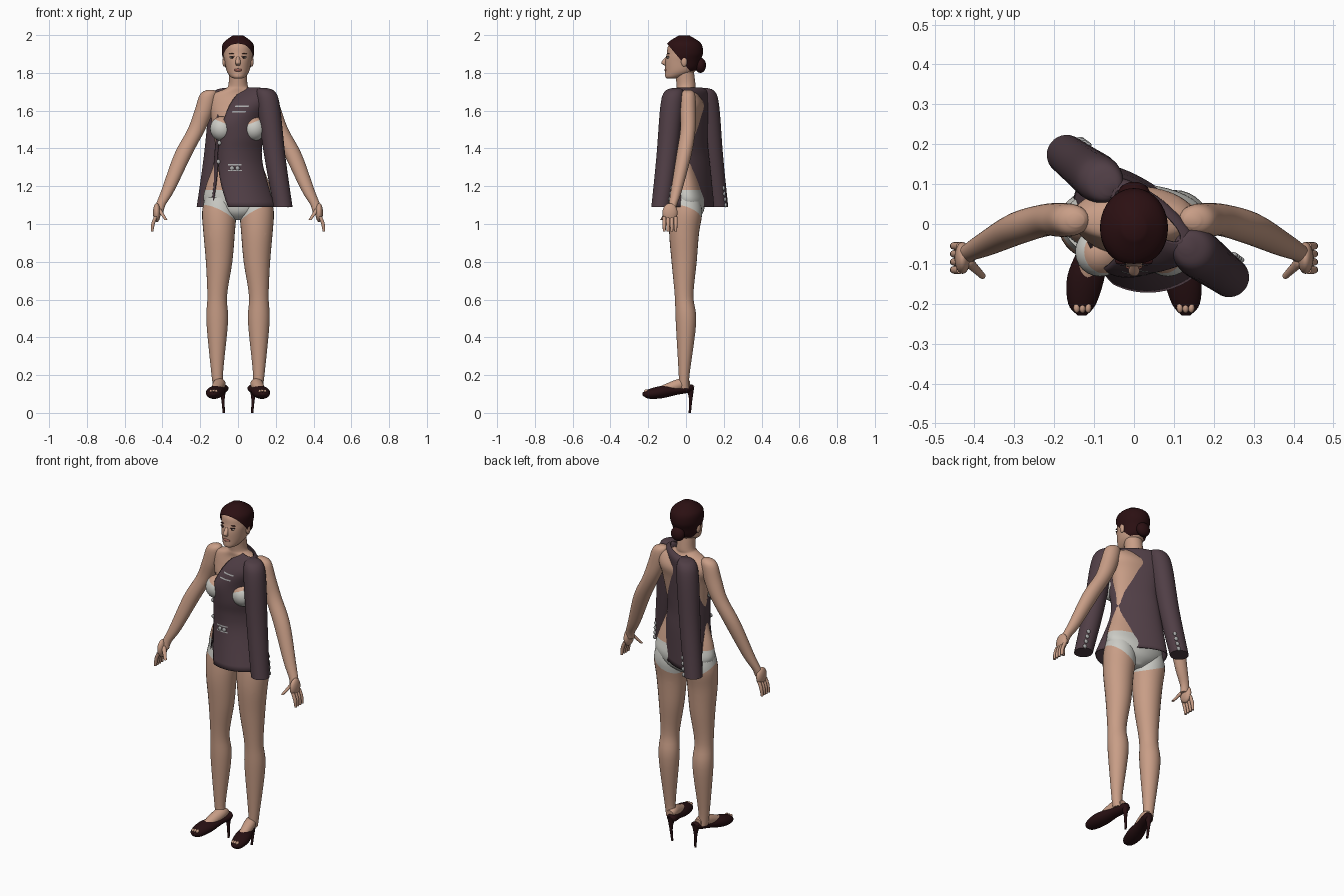
import bpy
import bmesh
from math import sin, cos, pi, radians
from mathutils import Matrix, Vector

default_cube = bpy.data.objects.get("Cube")
if default_cube:
    bpy.data.objects.remove(default_cube)

UP = Vector((0, 0, 1))
SIDES = {"left": 1, "right": -1}


def material(name, red, green, blue):
    colour = (red, green, blue, 1)
    mat = bpy.data.materials.new(name)
    mat.use_nodes = True
    mat.diffuse_color = colour
    shader = mat.node_tree.nodes["Principled BSDF"]
    shader.inputs["Base Color"].default_value = colour
    shader.inputs["Roughness"].default_value = .7
    return mat


SKIN = material("skin", .58, .34, .24)
CLOTH = material("plum cloth", .08, .048, .06)
HAIR = material("dark red brown hair", .024, .005, .006)
LINEN = material("pale grey linen", .6, .6, .56)
LEATHER = material("dark leather", .02, .005, .006)
LIP = material("lip red", .36, .13, .1)
EYE = material("eye white", .5, .4, .35)
IRIS = material("dark iris", .02, .01, .01)
TRIM = material("silver trim", .4, .4, .4)


def finish(bm, name, materials, rule=None, cuts=(), clear=False):
    """Cut colour borders, colour the faces and add the object."""
    for point, normal in cuts:
        geometry = bm.verts[:] + bm.edges[:] + bm.faces[:]
        bmesh.ops.bisect_plane(bm, geom=geometry, plane_co=point, plane_no=normal, clear_inner=clear)
    bmesh.ops.recalc_face_normals(bm, faces=bm.faces)
    for face in bm.faces:
        face.smooth = True
        if rule:
            face.material_index = int(rule(face.calc_center_median()))
    mesh = bpy.data.meshes.new(name)
    bm.to_mesh(mesh)
    bm.free()
    for mat in materials:
        mesh.materials.append(mat)
    mesh.set_sharp_from_angle(angle=radians(55))
    obj = bpy.data.objects.new(name, mesh)
    bpy.context.collection.objects.link(obj)
    return obj


def spline(rows, steps):
    """Smoothly interpolate between rows of ring values."""
    rows = [Vector(row) for row in rows]
    padded = [rows[0], *rows, rows[-1]]
    result = []
    for before, start, end, after in zip(padded, padded[1:], padded[2:], padded[3:]):
        leave, arrive = (end - before) / 2, (after - start) / 2
        for step in range(steps):
            t = step / steps
            ease = t * t * (3 - 2 * t)
            bend = t * (1 - t)
            result.append(start.lerp(end, ease) + bend * ((1 - t) * leave - t * arrive))
    return result + [rows[-1]]


def ring_point(ring, angle):
    """Point on a ring given by centre x, y, z, half width, front depth and back depth."""
    x, y, z, wide, front, back = ring[:6]
    depth = front if cos(angle) > 0 else back
    return Vector((x + wide * sin(angle), y - depth * cos(angle), z))


def loft(name, rings, materials, place=Vector, sides=28, steps=5, cap=True, **paint):
    bm = bmesh.new()
    grid = []
    for ring in spline(rings, steps):
        start, gap = ring[6:] if len(ring) > 6 else (0, 0)
        span = 2 * pi - start - gap
        grid.append([bm.verts.new(place(ring_point(ring, start + span * k / sides)))
                     for k in range(sides + 1)])
    for low, high in zip(grid, grid[1:]):
        for k in range(sides):
            bm.faces.new((low[k], low[k + 1], high[k + 1], high[k]))
    if cap:
        bmesh.ops.remove_doubles(bm, verts=bm.verts, dist=.0001)
        bmesh.ops.holes_fill(bm, edges=[edge for edge in bm.edges if edge.is_boundary], sides=0)
    return finish(bm, name, materials, **paint)


def trunk(name, rows, materials, grow=0, **options):
    """Loft on the centre line from rows of y, z, half width and half depth."""
    rings = [(0, y, z + grow, w + grow, d + grow, d + grow) for y, z, w, d in rows]
    return loft(name, rings, materials, sides=40, **options)


def limb(name, rows, materials, place=Vector, flat=1, **options):
    """Loft from rows of x, y, z and radius."""
    rings = [(x, y, z, r, r * flat, r * flat) for x, y, z, r in rows]
    return loft(name, rings, materials, place, **options)


def ball(name, centre, size, materials, **paint):
    bm = bmesh.new()
    matrix = Matrix.Translation(centre) @ Matrix.Diagonal((*size, 1))
    bmesh.ops.create_uvsphere(bm, u_segments=24, v_segments=16, radius=1, matrix=matrix)
    return finish(bm, name, materials, **paint)


# Torso and neck, with briefs coloured between slanted leg lines
def in_briefs(point):
    return 1 + abs(point.x) / 2 - point.y / 3 < point.z < 1.18


leg_lines = [(UP, UP + Vector((-s / 2, 1 / 3, 0))) for s in SIDES.values()]
brief_paint = dict(rule=in_briefs, cuts=[(UP * 1.18, UP), *leg_lines])
trunk("torso", [
    (.01, 1.02, .03, .04), (.01, 1.06, .12, .08), (.01, 1.12, .18, .09), (0, 1.2, .17, .08),
    (-.01, 1.36, .12, .06), (0, 1.55, .14, .08), (.015, 1.63, .155, .08), (.01, 1.685, .14, .06),
    (0, 1.715, .07, .05), (0, 1.74, .05, .05), (-.01, 1.82, .05, .05)], [SKIN, LINEN], **brief_paint)

# Head, hair cap and bun
head = [(-.08, 1.77, .02, .02), (-.06, 1.78, .04, .05), (-.03, 1.81, .06, .08), (-.02, 1.86, .07, .09),
        (-.01, 1.9, .077, .092), (-.01, 1.95, .07, .08), (-.01, 1.99, .02, .02)]
trunk("head", head, [SKIN])
trunk("hair_cap", head, [HAIR], grow=.008, clear=True, cuts=[(UP * 1.835, UP + Vector((0, 1.2, 0)))])
ball("hair_bun", (0, .076, 1.84), (.04, .03, .04), [HAIR])

# Face
limb("nose", [(0, -.096, 1.89, .007), (0, -.117, 1.855, .014), (0, -.105, 1.84, .01)], [SKIN])
ball("lips", (0, -.106, 1.815), (.022, .009, .008), [LIP])
for side, s in SIDES.items():
    ball(side + "_eye", (s * .03, -.094, 1.882), (.014, .008, .006), [EYE])
    ball(side + "_iris", (s * .03, -.1, 1.882), (.006, .004, .005), [IRIS])
    ball(side + "_eyelid", (s * .03, -.095, 1.888), (.016, .009, .002), [IRIS])
    ball(side + "_brow", (s * .032, -.093, 1.902), (.016, .008, .002), [HAIR])
    ball(side + "_ear", (s * .073, -.01, 1.86), (.01, .016, .027), [SKIN])

for side, s in SIDES.items():
    def mirror(point):
        return Vector((s * point.x, point.y, point.z))

    def lengthwise(point):
        return Vector((s * point.x, point.z, point.y))

    # Bust with bra cup
    slant = UP + Vector((-s * .4, 0, 0))
    ball(side + "_bust", (s * .085, -.07, 1.505), (.063, .062, .065), [SKIN, LINEN],
         rule=lambda point: point.dot(slant) < 1.505, cuts=[(UP * 1.505, slant)])

    # Arm and hand
    limb(side + "_arm", [
        (.145, .01, 1.71, .02), (.157, .01, 1.685, .045), (.18, .01, 1.6, .05), (.22, .01, 1.5, .047),
        (.29, -.01, 1.37, .047), (.37, -.05, 1.18, .035), (.41, -.07, 1.1, .026),
        (.42, -.08, 1.06, .025)], [SKIN], mirror, flat=.85)
    ball(side + "_palm", mirror(Vector((.43, -.085, 1.06))), (.02, .04, .05), [SKIN])
    for finger in range(4):
        y = -.115 + finger / 50
        limb(side + "_finger", [(.435, y, 1.04, .01), (.45, y, 1, .01), (.455, y, .96, .007)],
             [SKIN], mirror, sides=10)
    limb(side + "_thumb", [(.42, -.09, 1.08, .014), (.38, -.13, 1.02, .008)], [SKIN], mirror, sides=10)

    # Leg
    limb(side + "_leg", [
        (.1, 0, 1.14, .075), (.1, 0, 1.06, .09), (.1, -.01, .95, .083), (.1, -.01, .8, .07),
        (.11, -.01, .62, .052), (.11, 0, .48, .057), (.11, -.01, .2, .03), (.1, -.01, .13, .03)],
        [SKIN, LINEN], mirror, flat=.95, **brief_paint)

    # Foot and shoe: rings run along the length
    limb(side + "_instep", [(.09, .15, .02, .02), (.1, .15, -.03, .033), (.12, .11, -.15, .025)],
         [SKIN], lengthwise)
    limb(side + "_shoe", [
        (.08, .14, .04, .01), (.08, .13, .02, .03), (.1, .12, -.05, .035), (.12, .11, -.13, .047),
        (.13, .1, -.2, .035), (.13, .1, -.23, .01)], [LEATHER], lengthwise, flat=.7)
    for toe in range(3):
        ball(side + "_toe", (s * (.115 + toe / 70), -.21, .115), (.008, .013, .009), [SKIN])
    limb(side + "_stiletto_heel", [(.08, .02, .14, .024), (.08, .025, .08, .01), (.075, .02, 0, .006)],
         [LEATHER], mirror, sides=12)

# Jacket, hung askew so that the body shows through it
turn = Matrix.Translation((.035, .02, 0)) @ Matrix.Rotation(radians(-37), 4, "Z")

# Rows of x, y, z, half width, front depth, back depth, left edge and right edge
jacket = [
    (0, 0, 1.09, .19, .19, .07, .17, .45), (-.02, 0, 1.28, .14, .165, .06, -.2, .3),
    (-.02, 0, 1.38, .125, .165, .05, -.3, .32), (-.01, 0, 1.46, .125, .17, .05, -.15, .32),
    (-.01, 0, 1.55, .13, .17, .05, 0, .4), (0, 0, 1.64, .15, .12, .05, 0, .7),
    (0, 0, 1.7, .14, .06, .05, .1, 1), (0, 0, 1.72, .1, .03, .03, .2, 1.1)]
body = loft("jacket_body", jacket, [CLOTH], lambda point: turn @ point, sides=56, cap=False)
shell = body.modifiers.new("cloth thickness", "SOLIDIFY")
shell.thickness = .005
shell.offset = 0


def jacket_point(angle, height, lift):
    ring = min(spline(jacket, 30), key=lambda row: abs(row[2] - height))
    point = ring_point(ring, angle) * lift
    return turn @ Vector((point.x, point.y, height))


# Pocket piping
for name, height in (("breast", 1.62), ("breast", 1.59), ("hip", 1.31), ("hip", 1.28)):
    bm = bmesh.new()
    rows = [[bm.verts.new(jacket_point(.25 + k / 20, height + rise, 1.035)) for k in range(11)]
            for rise in (0, .007)]
    for k in range(10):
        bm.faces.new((rows[0][k], rows[0][k + 1], rows[1][k + 1], rows[1][k]))
    finish(bm, name + "_piping", [TRIM])

# Front and pocket buttons
for angle, height in ((-.2, 1.43), (-.2, 1.33), (.4, 1.295), (.6, 1.295)):
    ball("front_button", jacket_point(angle, height, 1.02), (.012, .007, .012), [TRIM])

# Sleeves and cuff buttons
for side, s in SIDES.items():
    def sleeve_place(point):
        return turn @ Vector((s * point.x, point.y, point.z))

    limb(side + "_sleeve", [
        (.12, 0, 1.72, .02), (.14, 0, 1.7, .05), (.16, 0, 1.62, .06), (.2, 0, 1.36, .056),
        (.255, 0, 1.09, .05)], [CLOTH], sleeve_place)
    for button in range(4):
        centre = sleeve_place(Vector((.25 - button / 150, .05, 1.1 + button * .03)))
        ball(side + "_cuff_button", centre, (.012, .008, .012), [TRIM])
